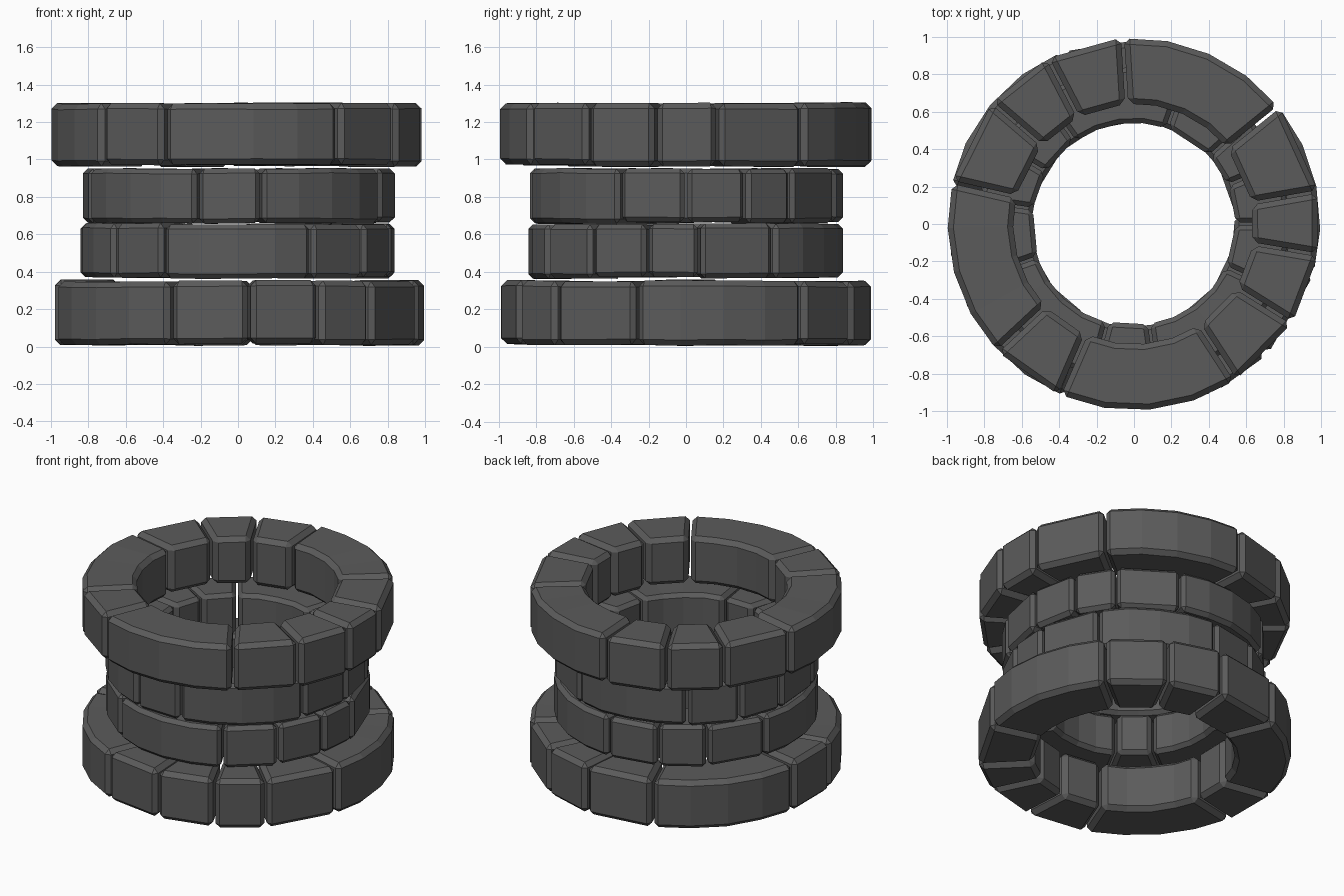
import bpy, bmesh, random
from math import radians, sin, cos

random.seed(4)
cube = bpy.data.objects.get("Cube")
if cube:
    bpy.data.objects.remove(cube)

stone = bpy.data.materials.new("dark grey stone")
stone.use_nodes = True
GREY = (0.105, 0.105, 0.105, 1)
stone.diffuse_color = GREY
bsdf = stone.node_tree.nodes["Principled BSDF"]
bsdf.inputs["Base Color"].default_value = GREY
bsdf.inputs["Roughness"].default_value = 0.9

# Angles of the joints in one course, in degrees; wide gaps are long stones
JOINTS = [-113.5, -57, -32, -9.5, 10, 39, 93.5, 117.5, 139.5, 167, 223]
GAP = 0.008


def build_stone(name, start, end, scale, bottom):
    """One curved stone: a rectangular section swept between two joints."""
    steps = 4 if end - start > 40 else 1
    j = lambda: random.uniform(-0.006, 0.006)
    inner, outer = 0.645 + j(), 0.996 + j() / 2
    low, high = 0.006 + j(), 0.344 + j()
    section = [(inner, low), (outer, low), (outer, high), (inner, high)]
    bm = bmesh.new()
    rows = []
    for i in range(steps + 1):
        t = i / steps
        row = []
        for r, z in section:
            a0 = radians(start) + GAP / r
            a1 = radians(end) - GAP / r
            a = a0 + (a1 - a0) * t
            row.append(bm.verts.new((r * scale * cos(a), r * scale * sin(a),
                                     bottom + z * scale + j() / 2)))
        rows.append(row)
    for a, b in zip(rows, rows[1:]):
        for k in range(4):
            n = (k + 1) % 4
            bm.faces.new((a[k], a[n], b[n], b[k]))
    bm.faces.new(rows[0])
    bm.faces.new(rows[-1][::-1])
    bmesh.ops.recalc_face_normals(bm, faces=bm.faces)
    mesh = bpy.data.meshes.new(name)
    bm.to_mesh(mesh)
    bm.free()
    mesh.materials.append(stone)
    obj = bpy.data.objects.new(name, mesh)
    bpy.context.collection.objects.link(obj)
    # Chamfered stone edges
    bevel = obj.modifiers.new("chamfer", "BEVEL")
    bevel.width = 0.03 * scale
    bevel.segments = 1
    bevel.limit_method = "ANGLE"
    bevel.angle_limit = radians(35)


# Four courses: the same ring, turned and scaled
COURSES = [
    ("base_course", -54.5, 1.0, 0.006),
    ("lower_wall_course", -5, 0.845, 0.364),
    ("upper_wall_course", 32, 0.845, 0.657),
    ("rim_course", 0, 1.0, 0.96),
]
for name, turn, scale, bottom in COURSES:
    ends = JOINTS[1:] + [JOINTS[0] + 360]
    for i, (a, b) in enumerate(zip(JOINTS, ends)):
        build_stone(f"{name}_stone_{i + 1}", a + turn, b + turn, scale, bottom)
